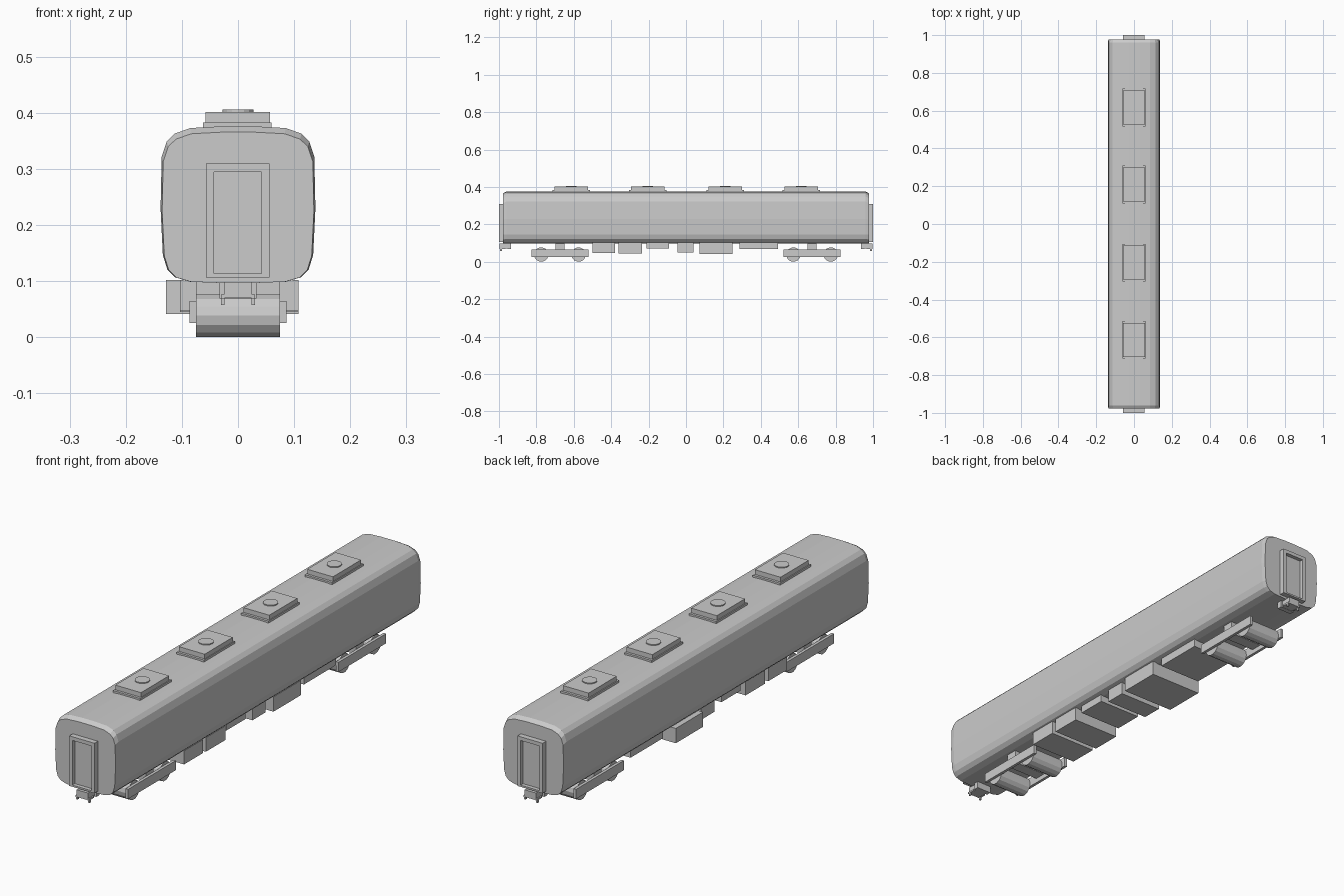
import bpy, bmesh, math
from mathutils import Matrix

if "Cube" in bpy.data.objects:
    bpy.data.objects.remove(bpy.data.objects["Cube"])


def make(name, bm):
    bmesh.ops.recalc_face_normals(bm, faces=bm.faces)
    me = bpy.data.meshes.new(name)
    bm.to_mesh(me)
    bm.free()
    ob = bpy.data.objects.new(name, me)
    bpy.context.collection.objects.link(ob)
    return ob


def box(name, x0, x1, y0, y1, z0, z1):
    bm = bmesh.new()
    bmesh.ops.create_cube(bm, size=1)
    for v in bm.verts:
        v.co = ((x0 + x1) / 2 + v.co.x * (x1 - x0),
                (y0 + y1) / 2 + v.co.y * (y1 - y0),
                (z0 + z1) / 2 + v.co.z * (z1 - z0))
    return make(name, bm)


def cylinder(name, loc, r, depth, axis='Z', n=16):
    bm = bmesh.new()
    m = Matrix.Translation(loc)
    if axis == 'X':
        m = m @ Matrix.Rotation(math.pi / 2, 4, 'Y')
    bmesh.ops.create_cone(bm, cap_ends=True, segments=n, radius1=r, radius2=r,
                          depth=depth, matrix=m)
    return make(name, bm)


def ybox(name, s, x0, x1, a, b, z0, z1):
    """Box at distance a..b from the middle towards end s (-1 front, 1 back)."""
    y0, y1 = sorted((s * a, s * b))
    return box(name, x0, x1, y0, y1, z0, z1)


# Car body: rounded cross-section lofted along y with chamfered ends
half = [(0.03, 0.097), (0.085, 0.099), (0.112, 0.107), (0.126, 0.121),
        (0.134, 0.147), (0.138, 0.23), (0.136, 0.322), (0.127, 0.349),
        (0.113, 0.363), (0.085, 0.373), (0.03, 0.376)]
profile = half + [(-x, z) for x, z in reversed(half)]
bm = bmesh.new()
rings = []
for y, sx, sz in ((-0.978, 0.98, 0.963), (-0.96, 1, 1), (0.96, 1, 1), (0.978, 0.98, 0.963)):
    rings.append([bm.verts.new((x * sx, y, 0.097 + (z - 0.097) * sz)) for x, z in profile])
n = len(profile)
for a, b in zip(rings, rings[1:]):
    for i in range(n):
        bm.faces.new((a[i], a[(i + 1) % n], b[(i + 1) % n], b[i]))
bm.faces.new(rings[0])
bm.faces.new(rings[-1])
make("car_body", bm)

# Roof units: base plate, housing, fan disc
for y in (-0.613, -0.205, 0.209, 0.617):
    box("roof_unit_base", -0.062, 0.060, y - 0.1, y + 0.1, 0.365, 0.383)
    box("roof_unit_housing", -0.058, 0.057, y - 0.09, y + 0.09, 0.38, 0.402)
    cylinder("roof_fan_disc", (0, y, 0.401), 0.028, 0.01)

for s in (-1, 1):
    # End doorway: four frame bars around a recessed door
    ybox("door_frame_left", s, -0.057, -0.043, 0.965, 1.0, 0.107, 0.310)
    ybox("door_frame_right", s, 0.042, 0.056, 0.965, 1.0, 0.107, 0.310)
    ybox("door_frame_top", s, -0.043, 0.042, 0.965, 1.0, 0.295, 0.310)
    ybox("door_sill", s, -0.043, 0.042, 0.965, 1.0, 0.107, 0.114)
    ybox("end_door", s, -0.043, 0.042, 0.965, 0.984, 0.114, 0.295)

    # Coupler with side brackets and small hanging hooks
    ybox("coupler_block", s, -0.025, 0.025, 0.94, 0.998, 0.070, 0.099)
    ybox("coupler_bracket", s, -0.033, 0.033, 0.935, 0.955, 0.069, 0.1)
    for x in (-0.027, 0.027):
        ybox("coupler_hook_arm", s, x - 0.003, x + 0.003, 0.965, 0.998, 0.069, 0.076)
        ybox("coupler_hook_tip", s, x - 0.003, x + 0.003, 0.985, 0.994, 0.058, 0.070)

    # Bogie: side frames, bolster, pivot and two wheel drums
    yc = 0.674
    for x in (-0.080, 0.080):
        box("bogie_side_frame", x - 0.006, x + 0.006,
            s * yc - 0.153, s * yc + 0.153, 0.026, 0.065)
    box("bogie_bolster", -0.075, 0.075, s * yc - 0.024, s * yc + 0.024, 0.045, 0.080)
    box("bogie_pivot", -0.075, 0.075, s * yc - 0.024, s * yc + 0.024, 0.08, 0.1)
    for d in (-0.1, 0.1):
        cylinder("wheel_drum", (0, s * yc + d, 0.0385), 0.0385, 0.149, 'X', 14)

# Underfloor equipment boxes: x0, x1, y0, y1, z0
for x0, x1, y0, y1, z0 in ((-0.103, 0.108, -0.500, -0.380, 0.047),
                           (-0.103, 0.108, -0.360, -0.235, 0.045),
                           (-0.096, 0.096, -0.212, -0.090, 0.071),
                           (-0.096, 0.096, -0.045, 0.040, 0.049),
                           (-0.128, 0.108, 0.073, 0.248, 0.042),
                           (-0.096, 0.096, 0.285, 0.492, 0.068)):
    box("underfloor_box", x0, x1, y0, y1, z0, 0.102)
